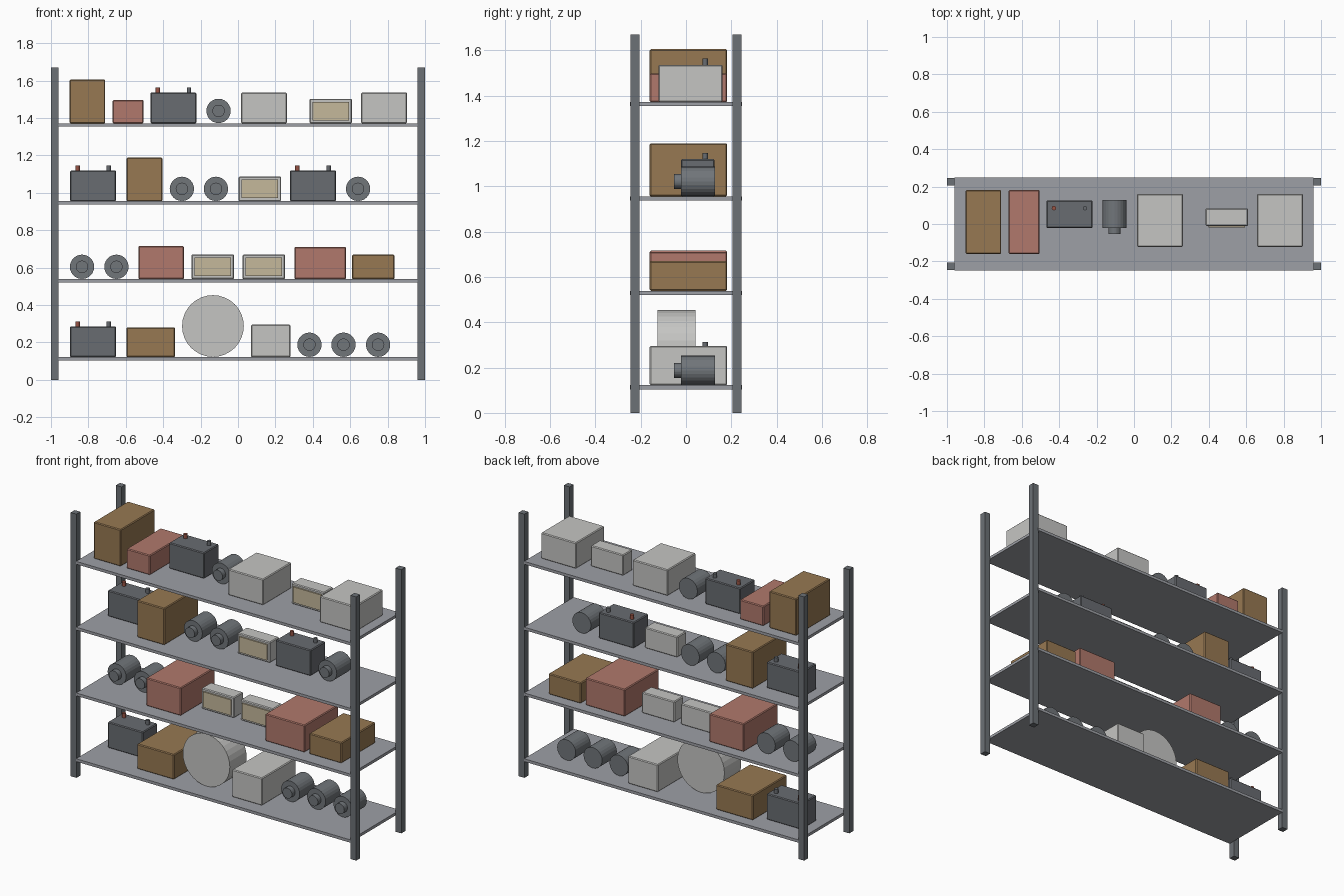
import bpy
import math

cube = bpy.data.objects.get("Cube")
if cube:
    bpy.data.objects.remove(cube, do_unlink=True)


def material(name, rgb):
    m = bpy.data.materials.new(name)
    m.use_nodes = True
    colour = (*rgb, 1.0)
    m.diffuse_color = colour
    m.node_tree.nodes["Principled BSDF"].inputs["Base Color"].default_value = colour
    return m


POST = material("dark steel", (0.15, 0.165, 0.18))
SHELF = material("pale steel", (0.34, 0.35, 0.38))
BROWN = material("cardboard brown", (0.31, 0.19, 0.085))
RED = material("dusty red", (0.44, 0.19, 0.15))
LIGHT = material("light grey", (0.56, 0.56, 0.545))
TAN = material("tan", (0.56, 0.48, 0.33))
DARK = material("charcoal", (0.14, 0.15, 0.165))
MOTOR = material("motor grey", (0.165, 0.18, 0.195))
TERMINAL = material("terminal red", (0.32, 0.09, 0.06))


def box(name, x, y, z, mat, bevel=0.0):
    """Box from (low, high) pairs along each axis."""
    bpy.ops.mesh.primitive_cube_add(size=1, location=[sum(p) / 2 for p in (x, y, z)])
    ob = bpy.context.object
    ob.name = name
    ob.scale = [p[1] - p[0] for p in (x, y, z)]
    bpy.ops.object.transform_apply(location=False, rotation=False, scale=True)
    ob.data.materials.append(mat)
    if bevel:
        mod = ob.modifiers.new("soft edges", "BEVEL")
        mod.width = bevel
        mod.segments = 1
    return ob


def cylinder(name, centre, radius, length, mat, sides=24, lying=False):
    bpy.ops.mesh.primitive_cylinder_add(
        vertices=sides, radius=radius, depth=length, location=centre,
        rotation=(math.pi / 2 if lying else 0, 0, 0))
    ob = bpy.context.object
    ob.name = name
    ob.data.materials.append(mat)
    return ob


DEEP = (-0.16, 0.182)      # depth range of storage boxes
SHORT = (-0.122, 0.161)    # depth range of upper grey boxes
EDGE = 0.005


def carton(x, z, height, mat, depth=DEEP):
    box("storage_box", x, depth, (z, z + height), mat, EDGE)


def battery(x, z):
    top = z + 0.164
    box("battery_case", (x - 0.123, x + 0.123), (-0.022, 0.126), (z, top), DARK, EDGE)
    for side, mat in ((-1, TERMINAL), (1, DARK)):
        cylinder("battery_terminal", (x + side * 0.083, 0.085, top + 0.012),
                 0.012, 0.03, mat, 12)


def motor(x, z):
    zc = z + 0.066
    cylinder("motor_body", (x, 0.053, zc), 0.065, 0.148, MOTOR, lying=True)
    cylinder("motor_shaft", (x, -0.035, zc), 0.033, 0.036, MOTOR, lying=True)


def panel_case(x, z):
    box("panel_case", (x - 0.114, x + 0.114), (-0.01, 0.083), (z, z + 0.131), LIGHT, EDGE)
    box("front_panel", (x - 0.098, x + 0.098), (-0.019, -0.0095),
        (z + 0.016, z + 0.115), TAN)


# Frame: four posts and four shelves
for sx in (-1, 1):
    for sy in (-1, 1):
        box("corner_post", sorted((sx * 0.96, sx)), sorted((sy * 0.206, sy * 0.246)),
            (0, 1.67), POST)

levels = [0.122 + 0.4167 * i for i in range(4)]
for z in levels:
    box("shelf", (-0.961, 0.961), (-0.248, 0.248), (z - 0.018, z), SHELF)
low, second, third, top = levels

# Bottom shelf
battery(-0.775, low)
carton((-0.596, -0.337), low, 0.158, BROWN)
cylinder("drum", (-0.134, -0.042, low + 0.166), 0.165, 0.168, LIGHT, 32, lying=True)
carton((0.07, 0.28), low, 0.174, LIGHT)

# Second shelf
carton((-0.532, -0.289), second, 0.177, RED)
carton((0.302, 0.578), second, 0.172, RED)
carton((0.61, 0.837), second, 0.131, BROWN)

# Third shelf
battery(-0.775, third)
carton((-0.596, -0.404), third, 0.233, BROWN)
battery(0.401, third)

# Top shelf
carton((-0.9, -0.71), top, 0.233, BROWN)
carton((-0.67, -0.505), top, 0.125, RED)
battery(-0.345, top)
carton((0.016, 0.262), top, 0.164, LIGHT, SHORT)
carton((0.658, 0.904), top, 0.164, LIGHT, SHORT)

# Repeated motors and panel cases
for z, places in ((low, (0.382, 0.564, 0.749)), (second, (-0.834, -0.65)),
                  (third, (-0.3, -0.118, 0.642)), (top, (-0.104,))):
    for x in places:
        motor(x, z)

for z, places in ((second, (-0.135, 0.138)), (third, (0.117,)), (top, (0.496,))):
    for x in places:
        panel_case(x, z)
